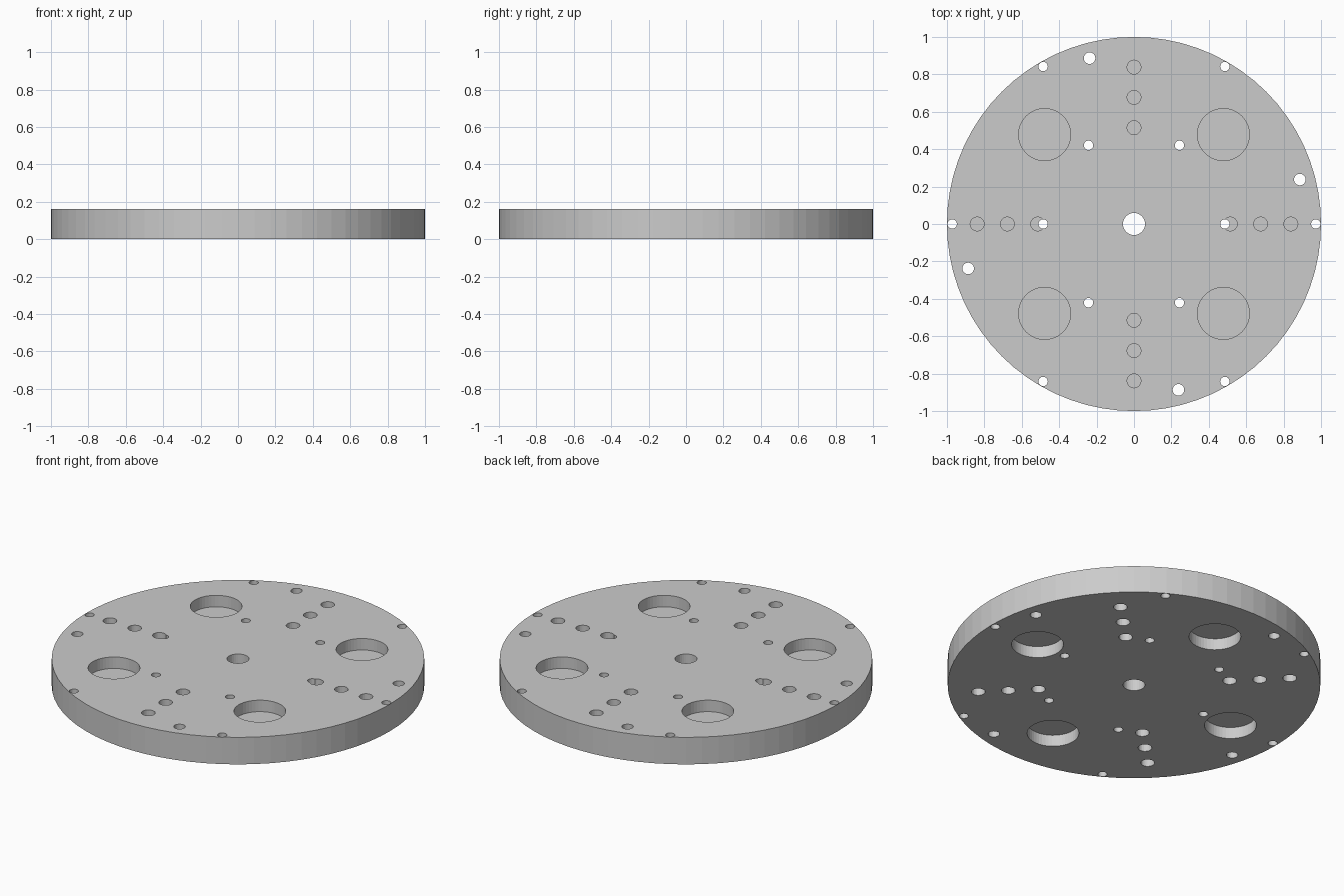
import bpy, bmesh
from math import cos, sin, radians
from mathutils import Matrix

if "Cube" in bpy.data.objects:
    bpy.data.objects.remove(bpy.data.objects["Cube"])

THICK = 0.16
DEPTH = 0.068     # depth of the blind pockets
OVER = 0.05       # how far cutters stick out of the plate

grey = bpy.data.materials.new("plain grey")
grey.use_nodes = True
colour = (0.6, 0.6, 0.6, 1)
grey.diffuse_color = colour
grey.node_tree.nodes["Principled BSDF"].inputs["Base Color"].default_value = colour


def add_cylinder(bm, ring, angle, radius, low, high, sides):
    a = radians(angle)
    place = Matrix.Translation((ring * cos(a), ring * sin(a), (low + high) / 2))
    bmesh.ops.create_cone(bm, cap_ends=True, segments=sides, radius1=radius,
                          radius2=radius, depth=high - low, matrix=place)


def make_object(name, bm):
    mesh = bpy.data.meshes.new(name)
    bm.to_mesh(mesh)
    bm.free()
    mesh.materials.append(grey)
    obj = bpy.data.objects.new(name, mesh)
    bpy.context.collection.objects.link(obj)
    return obj


def cut(target, cutter):
    cutter.hide_render = True
    mod = target.modifiers.new(cutter.name, 'BOOLEAN')
    mod.operation = 'DIFFERENCE'
    mod.solver = 'EXACT'
    mod.object = cutter
    bpy.context.view_layer.objects.active = target
    bpy.ops.object.modifier_apply(modifier=mod.name)
    bpy.data.objects.remove(cutter)


# Round plate
bm = bmesh.new()
add_cylinder(bm, 0, 0, 1, 0, THICK, 72)
plate = make_object("round_plate", bm)

# Blind pockets: the underside pattern is turned by an eighth of a circle
bm = bmesh.new()
for low, high, turn in ((THICK - DEPTH, THICK + OVER, 0), (-OVER, DEPTH, 45)):
    for quarter in range(4):
        angle = quarter * 90 + turn
        add_cylinder(bm, 0.676, angle + 45, 0.139, low, high, 48)
        for ring in (0.515, 0.677, 0.839):
            add_cylinder(bm, ring, angle, 0.037, low, high, 24)
cut(plate, make_object("pocket_cutter", bm))

# Through holes: centre, two rings of six, four near the rim
bm = bmesh.new()
low, high = -OVER, THICK + OVER
add_cylinder(bm, 0, 0, 0.059, low, high, 32)
for k in range(6):
    for ring in (0.486, 0.972):
        add_cylinder(bm, ring, k * 60, 0.025, low, high, 24)
for k in range(4):
    add_cylinder(bm, 0.918, 15 + k * 90, 0.031, low, high, 24)
cut(plate, make_object("hole_cutter", bm))
